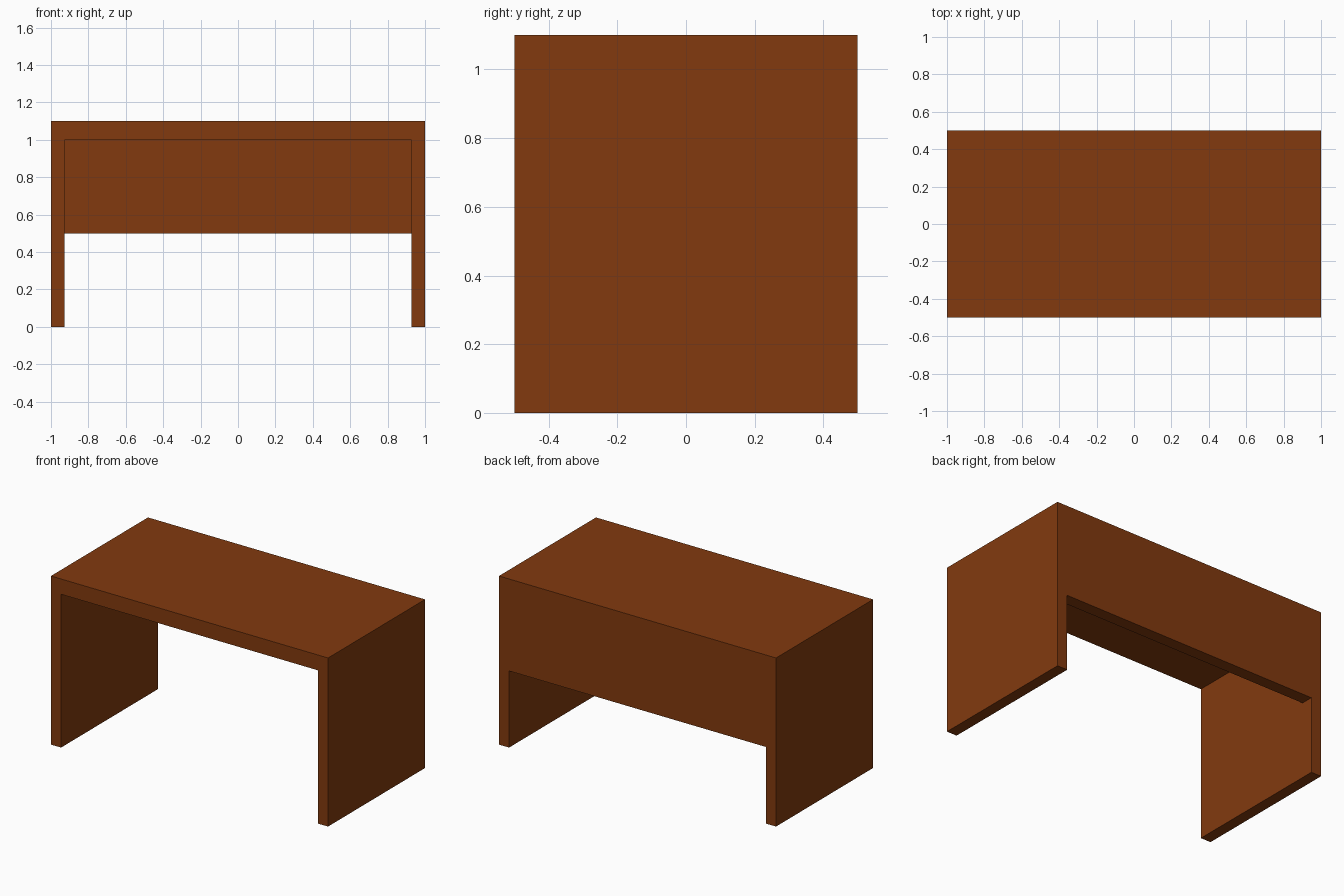
import bpy

if "Cube" in bpy.data.objects:
    bpy.data.objects.remove(bpy.data.objects["Cube"])

wood = bpy.data.materials.new("brown_wood")
wood.diffuse_color = (0.223, 0.042, 0.0045, 1)
wood.use_nodes = True
wood.node_tree.nodes["Principled BSDF"].inputs["Base Color"].default_value = wood.diffuse_color


def box(name, lo, hi):
    """Axis-aligned board between two corners."""
    centre = [(a + b) / 2 for a, b in zip(lo, hi)]
    bpy.ops.mesh.primitive_cube_add(size=1, location=centre)
    ob = bpy.context.object
    ob.name = name
    ob.scale = [b - a for a, b in zip(lo, hi)]
    bpy.ops.object.transform_apply(location=False, rotation=False, scale=True)
    ob.data.materials.append(wood)
    return ob


LEG = 0.073    # side panel thickness
PANEL = 0.08   # back panel thickness

# Desk top
box("desk_top", (-1, -0.5, 1.0), (1, 0.5, 1.1))

# Full-depth side panels
box("left_side_panel", (-1, -0.5, 0), (-1 + LEG, 0.5, 1.0))
box("right_side_panel", (1 - LEG, -0.5, 0), (1, 0.5, 1.0))

# Back panel, flush with the rear edge
box("back_panel", (-1 + LEG, 0.5 - PANEL, 0.5), (1 - LEG, 0.5, 1.0))
